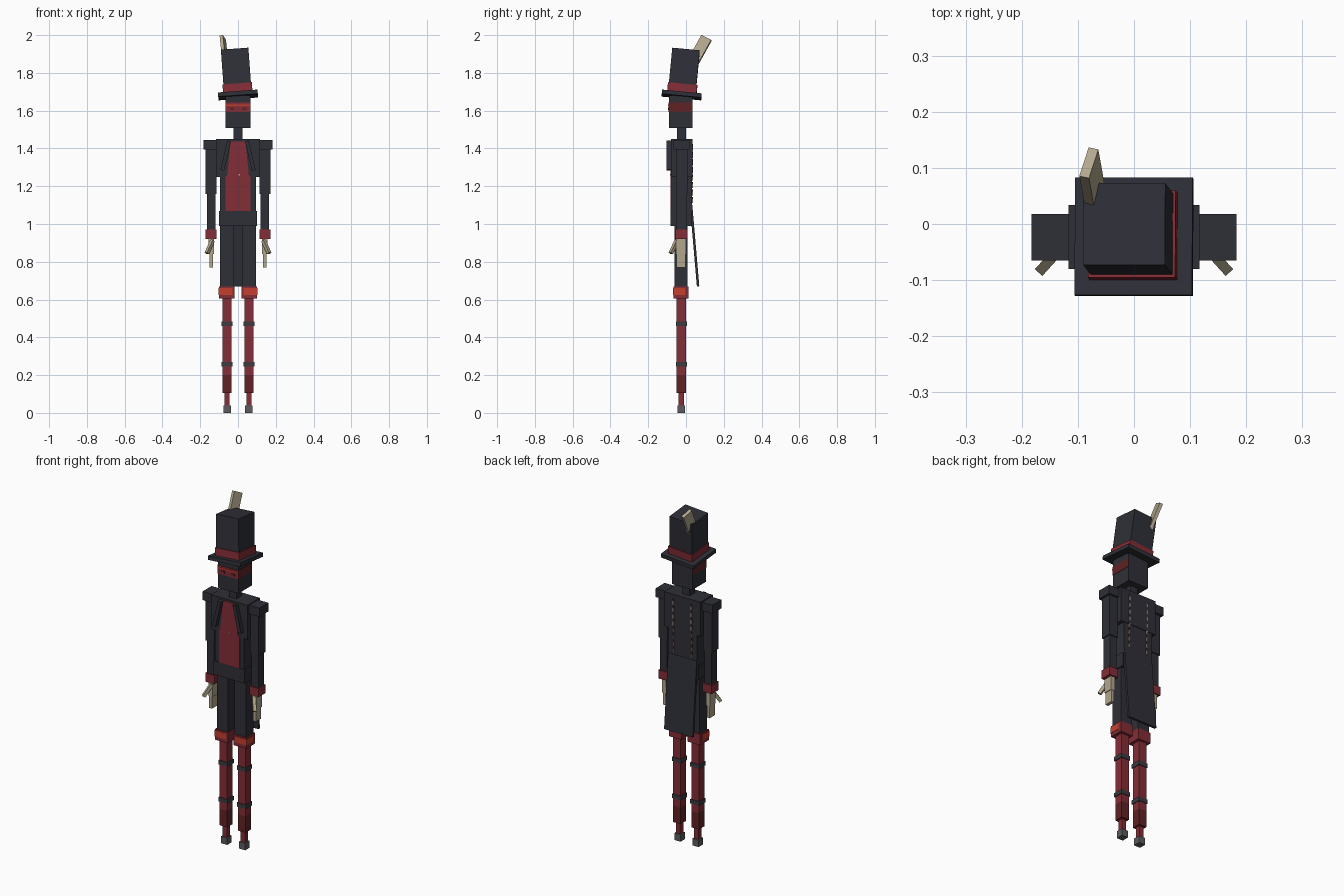
import bpy, bmesh
from math import radians
from mathutils import Vector, Matrix, Euler

cube = bpy.data.objects.get("Cube")
if cube:
    bpy.data.objects.remove(cube, do_unlink=True)


def material(name, r, g, b):
    m = bpy.data.materials.new(name)
    m.use_nodes = True
    m.diffuse_color = (r, g, b, 1)
    m.node_tree.nodes["Principled BSDF"].inputs["Base Color"].default_value = (r, g, b, 1)
    return m


CLOTH = material("charcoal cloth", 0.028, 0.029, 0.039)
RED = material("crimson", 0.23, 0.026, 0.037)
BRIGHT = material("bright red", 0.55, 0.05, 0.028)
DEEP = material("deep red", 0.12, 0.016, 0.018)
BONE = material("bone", 0.45, 0.39, 0.27)
STEEL = material("grey steel", 0.11, 0.105, 0.115)
STRAP = material("strap grey", 0.045, 0.045, 0.052)


def block(name, mat, x, y, z, matrix=None, taper=1.0):
    """Box from (min, max) ranges; taper scales the width of its top."""
    bm = bmesh.new()
    bmesh.ops.create_cube(bm, size=1)
    lo, hi = Vector((x[0], y[0], z[0])), Vector((x[1], y[1], z[1]))
    mid, size = (lo + hi) / 2, hi - lo
    for v in bm.verts:
        wide = taper if v.co.z > 0 else 1
        v.co = Vector((v.co.x * size.x * wide, v.co.y * size.y, v.co.z * size.z)) + mid
    me = bpy.data.meshes.new(name)
    bm.to_mesh(me)
    bm.free()
    me.materials.append(mat)
    ob = bpy.data.objects.new(name, me)
    if matrix:
        ob.matrix_world = matrix
    bpy.context.collection.objects.link(ob)
    return ob


def bar(name, mat, a, b, w, d):
    """Box running from point a to point b."""
    a, b = Vector(a), Vector(b)
    turn = (b - a).to_track_quat('Z', 'Y').to_matrix().to_4x4()
    return block(name, mat, (-w / 2, w / 2), (-d / 2, d / 2), (0, (b - a).length),
                 Matrix.Translation(a) @ turn)


def placed(loc, rx=0, ry=0, rz=0):
    turn = Euler((radians(rx), radians(ry), radians(rz))).to_matrix().to_4x4()
    return Matrix.Translation(loc) @ turn


for side, s in (("left", 1), ("right", -1)):
    def part(name, mat, x, y, z):
        xs = sorted((s * x[0], s * x[1]))
        return block(f"{side}_{name}", mat, xs, y, z)

    # Legs and boots
    part("foot", STEEL, (0.038, 0.078), (-0.045, -0.004), (0, 0.04))
    part("ankle", RED, (0.045, 0.072), (-0.039, -0.011), (0.04, 0.105))
    part("boot_shin", DEEP, (0.035, 0.083), (-0.05, 0), (0.105, 0.2))
    part("boot_shaft", RED, (0.035, 0.083), (-0.05, 0), (0.2, 0.61))
    for i, z in enumerate((0.245, 0.46)):
        part(f"boot_strap_{i}", STRAP, (0.03, 0.088), (-0.054, 0.004), (z, z + 0.024))
    part("boot_cuff", RED, (0.019, 0.1), (-0.067, 0.013), (0.605, 0.668))
    part("boot_cuff_patch", BRIGHT, (0.03, 0.102), (-0.069, -0.005), (0.625, 0.66))
    part("trouser_leg", CLOTH, (0.021, 0.094), (-0.061, 0.009), (0.66, 1.0))

    # Arms
    part("shoulder", CLOTH, (0.115, 0.183), (-0.065, 0.018), (1.395, 1.445))
    part("upper_arm", CLOTH, (0.115, 0.171), (-0.054, 0.007), (1.16, 1.4))
    part("forearm", CLOTH, (0.12, 0.165), (-0.049, 0.002), (0.96, 1.17))
    part("sleeve_cuff", RED, (0.113, 0.171), (-0.056, 0.008), (0.92, 0.97))
    part("palm", BONE, (0.128, 0.155), (-0.052, 0), (0.84, 0.925))
    part("fingers", BONE, (0.133, 0.151), (-0.05, -0.002), (0.77, 0.845))
    bar(f"{side}_thumb", BONE, (s * 0.135, -0.048, 0.912), (s * 0.165, -0.081, 0.845), 0.018, 0.018)

    # Lapels
    bar(f"{side}_lapel", CLOTH, (s * 0.083, -0.087, 1.285), (s * 0.047, -0.087, 1.44), 0.034, 0.02)

    # Back lacing
    for i in range(8):
        z = 1.11 + i * 0.04
        part(f"lace_{i}", BONE, (0.055, 0.062), (0.03, 0.037), (z, z + 0.022))
        part(f"lace_gap_{i}", DEEP, (0.055, 0.062), (0.03, 0.036), (z + 0.022, z + 0.033))

# Coat
block("coat_hip", CLOTH, (-0.1, 0.1), (-0.081, 0.029), (0.99, 1.07))
block("coat_waist", CLOTH, (-0.094, 0.094), (-0.077, 0.031), (1.065, 1.255))
block("coat_chest", CLOTH, (-0.117, 0.117), (-0.08, 0.034), (1.25, 1.45))
block("vest_waist", RED, (-0.066, 0.066), (-0.081, -0.075), (1.07, 1.255))
block("vest_chest", RED, (-0.058, 0.058), (-0.083, -0.077), (1.25, 1.438), taper=0.68)
block("vest_button", BONE, (0.002, 0.01), (-0.086, -0.08), (1.258, 1.266))
bar("coat_tail", CLOTH, (0, 0.064, 0.67), (0, 0.027, 1.1), 0.184, 0.013)

# Head and mask
block("neck", CLOTH, (-0.024, 0.024), (-0.048, 0), (1.44, 1.515))
block("head", CLOTH, (-0.065, 0.065), (-0.09, 0.035), (1.508, 1.68))
block("mask_side", DEEP, (-0.067, 0.067), (-0.09, 0.034), (1.592, 1.642))
block("mask_front", RED, (-0.067, 0.067), (-0.093, -0.089), (1.592, 1.642))
block("mask_trim", BRIGHT, (-0.067, 0.067), (-0.095, -0.09), (1.624, 1.632))
for s in (1, -1):
    block("eye", DEEP, sorted((s * 0.02, s * 0.045)), (-0.095, -0.09), (1.604, 1.618))

# Tilted top hat
tilt = placed((0, -0.023, 1.683), rx=-5.5, ry=-4.2)
block("hat_brim", CLOTH, (-0.105, 0.105), (-0.105, 0.105), (-0.011, 0.011), tilt)
block("hat_band", RED, (-0.078, 0.078), (-0.078, 0.078), (0.011, 0.055), tilt)
block("hat_crown", CLOTH, (-0.073, 0.073), (-0.073, 0.073), (0.0, 0.24), tilt)

# Feather and its clip
plume = placed((-0.074, 0.073, 1.921), rx=-27, ry=-12, rz=-12)
block("feather", BONE, (-0.009, 0.009), (-0.03, 0.03), (-0.075, 0.075), plume)
block("feather_clip", RED, (-0.012, 0.012), (-0.008, 0.026), (-0.07, -0.045), plume)
